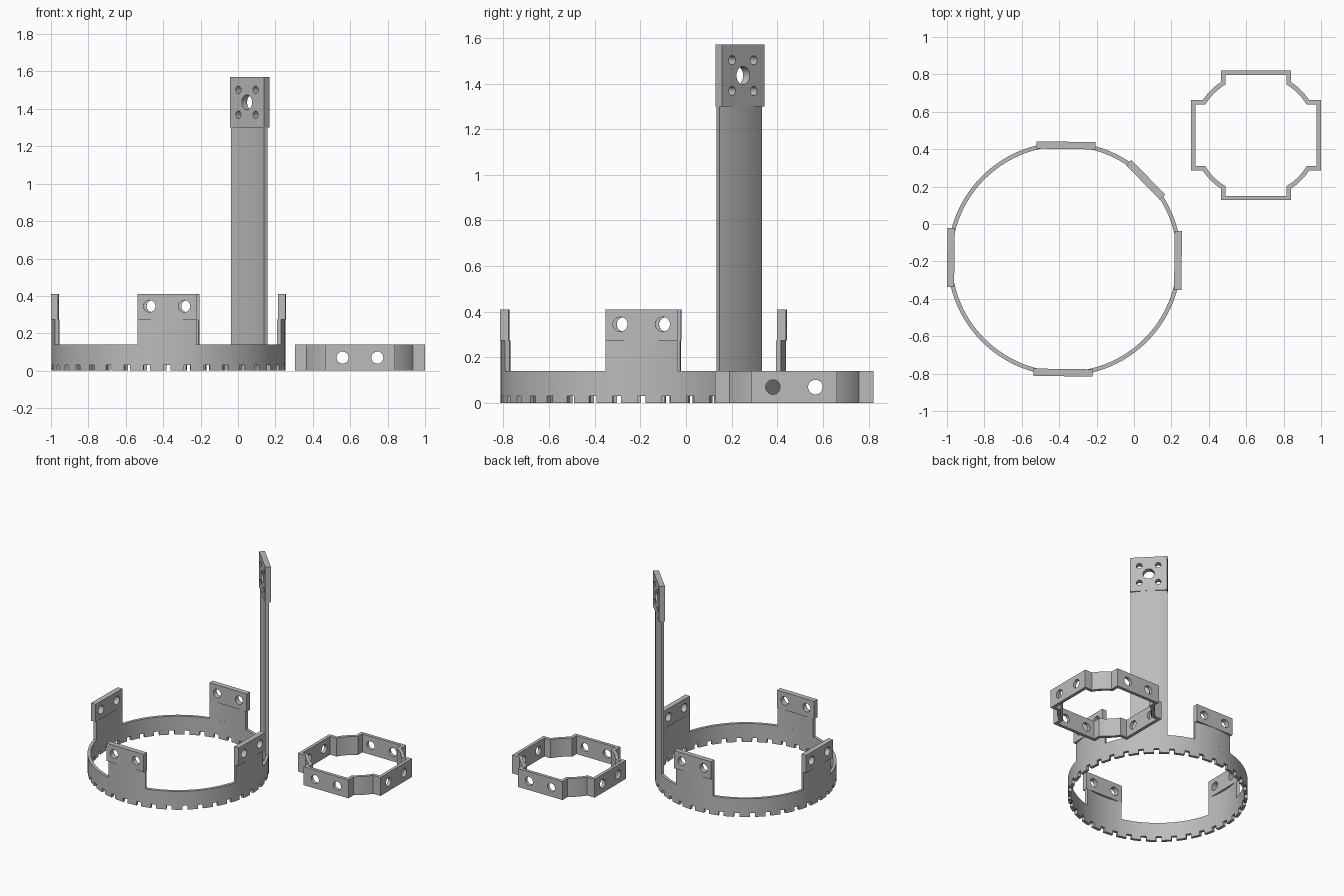
import bpy, bmesh, math
from mathutils import Matrix, Vector

if "Cube" in bpy.data.objects:
    bpy.data.objects.remove(bpy.data.objects["Cube"])

grey = bpy.data.materials.new("plain grey")
grey.diffuse_color = (0.5, 0.5, 0.5, 1)
grey.use_nodes = True
grey.node_tree.nodes["Principled BSDF"].inputs["Base Color"].default_value = grey.diffuse_color

RING = Vector((-0.372, -0.187, 0))     # centre of the large ring
SMALL = Vector((0.652, 0.474, 0))      # centre of the small bracket ring
TURN = math.radians(-0.75)             # slight turn of the large ring
R_IN, R_OUT = 0.603, 0.625


def finish(bm, name, matrix=None):
    bmesh.ops.recalc_face_normals(bm, faces=bm.faces)
    mesh = bpy.data.meshes.new(name)
    bm.to_mesh(mesh)
    bm.free()
    if matrix is not None:
        mesh.transform(matrix)
    mesh.materials.append(grey)
    ob = bpy.data.objects.new(name, mesh)
    bpy.context.collection.objects.link(ob)
    return ob


def prism(name, loop, z0, z1, matrix=None):
    """Extrude a closed outline between two heights."""
    bm = bmesh.new()
    face = bm.faces.new([bm.verts.new((x, y, z0)) for x, y in loop])
    ext = bmesh.ops.extrude_face_region(bm, geom=[face])
    tops = [v for v in ext["geom"] if isinstance(v, bmesh.types.BMVert)]
    bmesh.ops.translate(bm, verts=tops, vec=(0, 0, z1 - z0))
    return finish(bm, name, matrix)


def arc(r, a0, a1, n):
    return [(r * math.cos(a0 + (a1 - a0) * i / n),
             r * math.sin(a0 + (a1 - a0) * i / n)) for i in range(n + 1)]


def strip(name, half, z0, z1, matrix):
    """Curved upright strip following the large ring."""
    a = math.asin(half / R_OUT)
    return prism(name, arc(R_OUT, -a, a, 16) + arc(R_IN, a, -a, 16), z0, z1, matrix)


def add_rod(bm, y, z, r, x0, x1, turn=0.0):
    """Round cutter lying along x."""
    m = (Matrix.Rotation(turn, 4, 'Z') @ Matrix.Translation(((x0 + x1) / 2, y, z))
         @ Matrix.Rotation(math.pi / 2, 4, 'Y'))
    bmesh.ops.create_cone(bm, cap_ends=True, segments=32, radius1=r, radius2=r,
                          depth=x1 - x0, matrix=m)


def cut(ob, bm, matrix):
    """Subtract the cutter and keep only the result."""
    cutter = finish(bm, "cutter", matrix)
    cutter.hide_render = True
    mod = ob.modifiers.new("cut", 'BOOLEAN')
    mod.operation, mod.solver, mod.object = 'DIFFERENCE', 'EXACT', cutter
    dg = bpy.context.evaluated_depsgraph_get()
    mesh = bpy.data.meshes.new_from_object(ob.evaluated_get(dg))
    ob.modifiers.clear()
    ob.data = mesh
    bpy.data.objects.remove(cutter)


def place(angle):
    return Matrix.Translation(RING) @ Matrix.Rotation(angle + TURN, 4, 'Z')


def flat_plate(name, x0, x1, half, z0, z1, holes, matrix):
    ob = prism(name, [(x0, -half), (x1, -half), (x1, half), (x0, half)], z0, z1, matrix)
    bm = bmesh.new()
    for y, z, r in holes:
        add_rod(bm, y, z, r, x0 - 0.05, x1 + 0.05)
    cut(ob, bm, matrix)


# Large ring wall
N = 144
bm = bmesh.new()
rows = []
for r, z in ((R_IN, 0), (R_OUT, 0), (R_OUT, 0.14), (R_IN, 0.14)):
    rows.append([bm.verts.new((x, y, z)) for x, y in arc(r, 0, math.tau, N)[:-1]])
for k in range(4):
    for i in range(N):
        j = (i + 1) % N
        bm.faces.new((rows[k][i], rows[k][j], rows[(k + 1) % 4][j], rows[(k + 1) % 4][i]))
ring = finish(bm, "large_ring", place(0))

# Notches along its lower edge
bm = bmesh.new()
for i in range(36):
    m = (Matrix.Rotation(math.tau * i / 36, 4, 'Z') @ Matrix.Translation((0.614, 0, 0))
         @ Matrix.Diagonal((0.08, 0.036, 0.06, 1)))
    bmesh.ops.create_cube(bm, size=1, matrix=m)
cut(ring, bm, place(0))

# Four mounting tabs: curved stem with a flat drilled plate
for i, side in enumerate(("right", "back", "left", "front")):
    m = place(i * math.pi / 2)
    strip("tab_stem_" + side, 0.158, 0.14, 0.275, m)
    flat_plate("tab_plate_" + side, 0.588, 0.627, 0.158, 0.275, 0.41,
               [(s * 0.093, 0.345, 0.032) for s in (-1, 1)], m)

# Tall post with a drilled plate at the top
m = place(math.pi / 4)
strip("post", 0.13, 0.14, 1.3, m)
flat_plate("post_plate", 0.586, 0.626, 0.13, 1.3, 1.57,
           [(0, 1.435, 0.04)] + [(a * 0.066, 1.435 + b * 0.067, 0.02)
                                 for a in (-1, 1) for b in (-1, 1)], m)


# Small bracket ring: four flat sides joined by stepped round corners
def bracket_outline(reach, half, r):
    a = math.asin(half / r)
    quarter = [(reach, half)] + arc(r, a, math.pi / 2 - a, 10) + [(half, reach)]
    pts = []
    for k in range(4):
        c, s = round(math.cos(k * math.pi / 2)), round(math.sin(k * math.pi / 2))
        pts += [(x * c - y * s, x * s + y * c) for x, y in quarter]
    return pts


outer = bracket_outline(0.347, 0.188, 0.341)
inner = bracket_outline(0.323, 0.164, 0.317)
bm = bmesh.new()
loops = [[bm.verts.new((x, y, z)) for x, y in o]
         for o, z in ((outer, 0), (outer, 0.14), (inner, 0.14), (inner, 0))]
n = len(outer)
for k in range(4):
    p, q = loops[k], loops[(k + 1) % 4]
    for i in range(n):
        j = (i + 1) % n
        bm.faces.new((p[i], p[j], q[j], q[i]))
bracket = finish(bm, "bracket_ring", Matrix.Translation(SMALL))

# Two holes through each flat side
bm = bmesh.new()
for k in range(4):
    for s in (-1, 1):
        add_rod(bm, s * 0.093, 0.07, 0.032, 0.3, 0.37, k * math.pi / 2)
cut(bracket, bm, Matrix.Translation(SMALL))

# Smooth the curved walls, keep edges sharp
bpy.ops.object.select_all(action='SELECT')
bpy.context.view_layer.objects.active = ring
bpy.ops.object.shade_smooth_by_angle(angle=math.radians(30))
